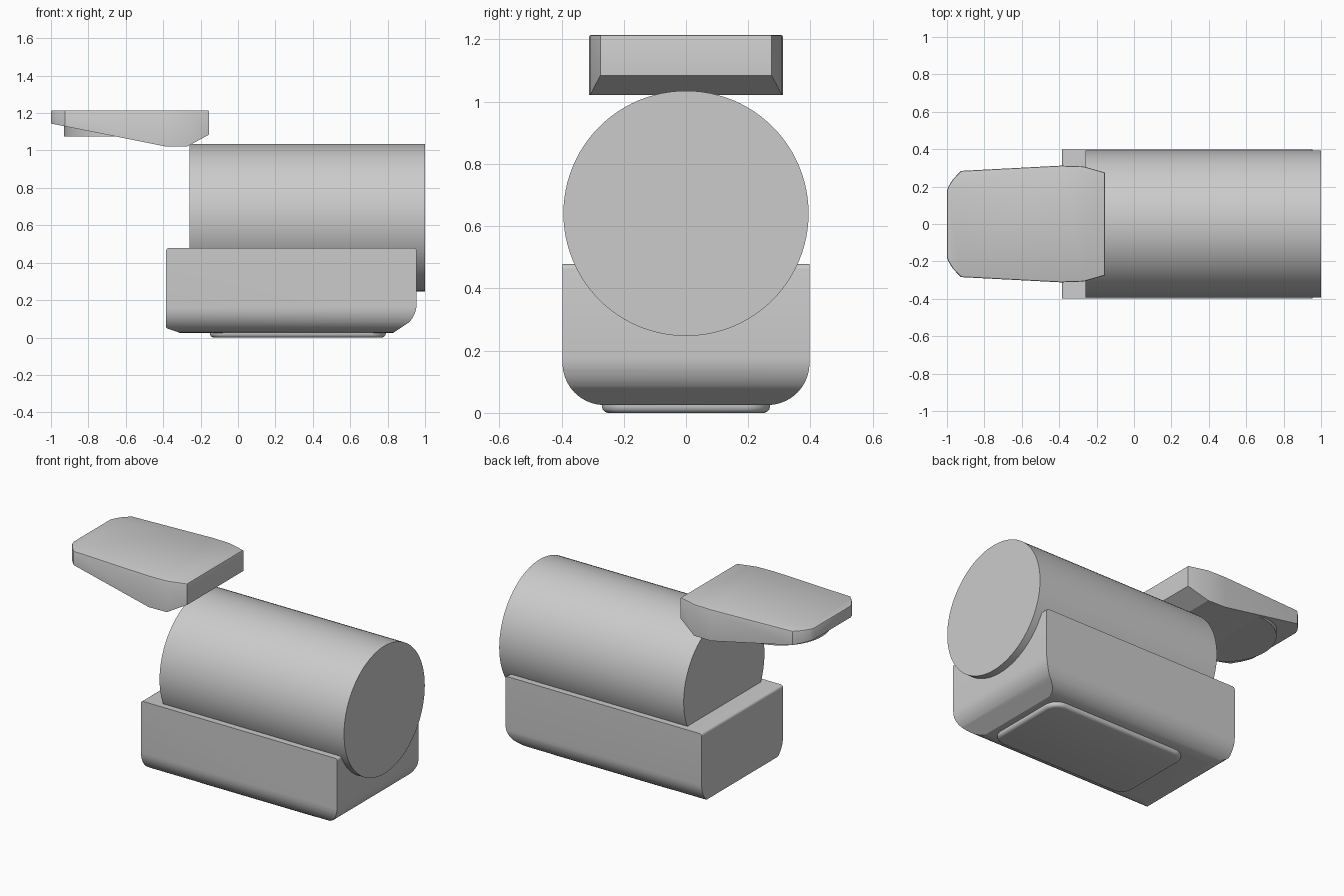
import bpy, bmesh, math
from mathutils import Vector

cube = bpy.data.objects.get("Cube")
if cube:
    bpy.data.objects.remove(cube, do_unlink=True)

grey = bpy.data.materials.new("plain grey")
grey.use_nodes = True
GREY = (0.6, 0.6, 0.6, 1)
grey.diffuse_color = GREY
grey.node_tree.nodes["Principled BSDF"].inputs["Base Color"].default_value = GREY


def arc(cu, cv, r, start, end, steps=10):
    """Points on an arc, angles in degrees."""
    angles = [math.radians(start + (end - start) * i / steps) for i in range(steps + 1)]
    return [(cu + r * math.cos(a), cv + r * math.sin(a)) for a in angles]


def prism(name, profile, axis, lo, hi):
    """Extrude a closed 2D profile along one axis."""
    place = {"x": lambda u, v, w: (w, u, v),
             "y": lambda u, v, w: (u, w, v),
             "z": lambda u, v, w: (u, v, w)}[axis]
    bm = bmesh.new()
    face = bm.faces.new([bm.verts.new(place(u, v, lo)) for u, v in profile])
    out = bmesh.ops.extrude_face_region(bm, geom=[face])
    shift = Vector(place(0, 0, hi - lo))
    for v in out["geom"]:
        if isinstance(v, bmesh.types.BMVert):
            v.co += shift
    bmesh.ops.recalc_face_normals(bm, faces=bm.faces)
    mesh = bpy.data.meshes.new(name)
    bm.to_mesh(mesh)
    bm.free()
    mesh.materials.append(grey)
    obj = bpy.data.objects.new(name, mesh)
    bpy.context.collection.objects.link(obj)
    return obj


def activate(obj):
    bpy.ops.object.select_all(action="DESELECT")
    obj.select_set(True)
    bpy.context.view_layer.objects.active = obj


def intersect(obj, cutter):
    """Keep only the volume shared by both prisms."""
    mod = obj.modifiers.new("shape", "BOOLEAN")
    mod.operation, mod.solver, mod.object = "INTERSECT", "EXACT", cutter
    activate(obj)
    bpy.ops.object.modifier_apply(modifier=mod.name)
    bpy.data.objects.remove(cutter, do_unlink=True)


def bevel_level(obj, z, width, segments):
    """Bevel the edges lying at one height."""
    bm = bmesh.new()
    bm.from_mesh(obj.data)
    edges = [e for e in bm.edges if all(abs(v.co.z - z) < 1e-4 for v in e.verts)]
    bmesh.ops.bevel(bm, geom=edges, offset=width, segments=segments,
                    profile=0.5, affect="EDGES")
    bm.to_mesh(obj.data)
    bm.free()


def smooth(obj, angle=25):
    activate(obj)
    bpy.ops.object.shade_smooth_by_angle(angle=math.radians(angle))


# Horizontal barrel
barrel = prism("barrel", arc(0, 0.641, 0.394, 0, 360, 96)[:-1], "x", -0.26, 1.0)
smooth(barrel)

# Base: rounded cross-section trimmed by its side profile
R = 0.135
section = ([(-0.397, 0.478)] + arc(-0.397 + R, 0.025 + R, R, 180, 270)
           + arc(0.397 - R, 0.025 + R, R, 270, 360) + [(0.397, 0.478)])
side = (arc(-0.37, 0.463, 0.015, 90, 180, 4)
        + [(-0.385, 0.055), (-0.375, 0.047), (-0.31, 0.025), (0.83, 0.025)]
        + arc(0.815, 0.18, 0.14, -45, 0, 8)
        + arc(0.94, 0.463, 0.015, 0, 90, 4))
base = prism("base", section, "x", -0.6, 1.2)
intersect(base, prism("base_trim", side, "y", -0.6, 0.6))
smooth(base)

# Foot pad with rounded corners
C = 0.08
pad = (arc(0.79 - C, 0.27 - C, C, 0, 90) + arc(-0.15 + C, 0.27 - C, C, 90, 180)
       + arc(-0.15 + C, -0.27 + C, C, 180, 270) + arc(0.79 - C, -0.27 + C, C, 270, 360))
foot = prism("foot_pad", pad, "z", 0, 0.04)
bevel_level(foot, 0, 0.02, 3)
smooth(foot, 40)

# Overhead plate: plan outline trimmed by a wedge side profile
half = [(-0.155, 0.275), (-0.27, 0.308), (-0.39, 0.312), (-0.925, 0.284),
        (-0.965, 0.243), (-0.99, 0.205), (-1.0, 0.18)]
outline = half + [(x, -y) for x, y in reversed(half)]
wedge = [(-1.2, 1.215), (-1.2, 1.184), (-0.39, 1.022), (-0.27, 1.022),
         (-0.155, 1.085), (0, 1.17), (0, 1.215)]
plate = prism("overhead_plate", outline, "z", 0.9, 1.215)
bevel_level(plate, 1.215, 0.008, 2)
wedge = [(x, z + 0.1 if z == 1.215 else z) for x, z in wedge]
intersect(plate, prism("plate_trim", wedge, "y", -0.6, 0.6))
smooth(plate)

# Round boss under the plate
boss = prism("round_boss", arc(-0.65, 0, 0.28, 0, 360, 64)[:-1], "z", 1.075, 1.18)
smooth(boss)
